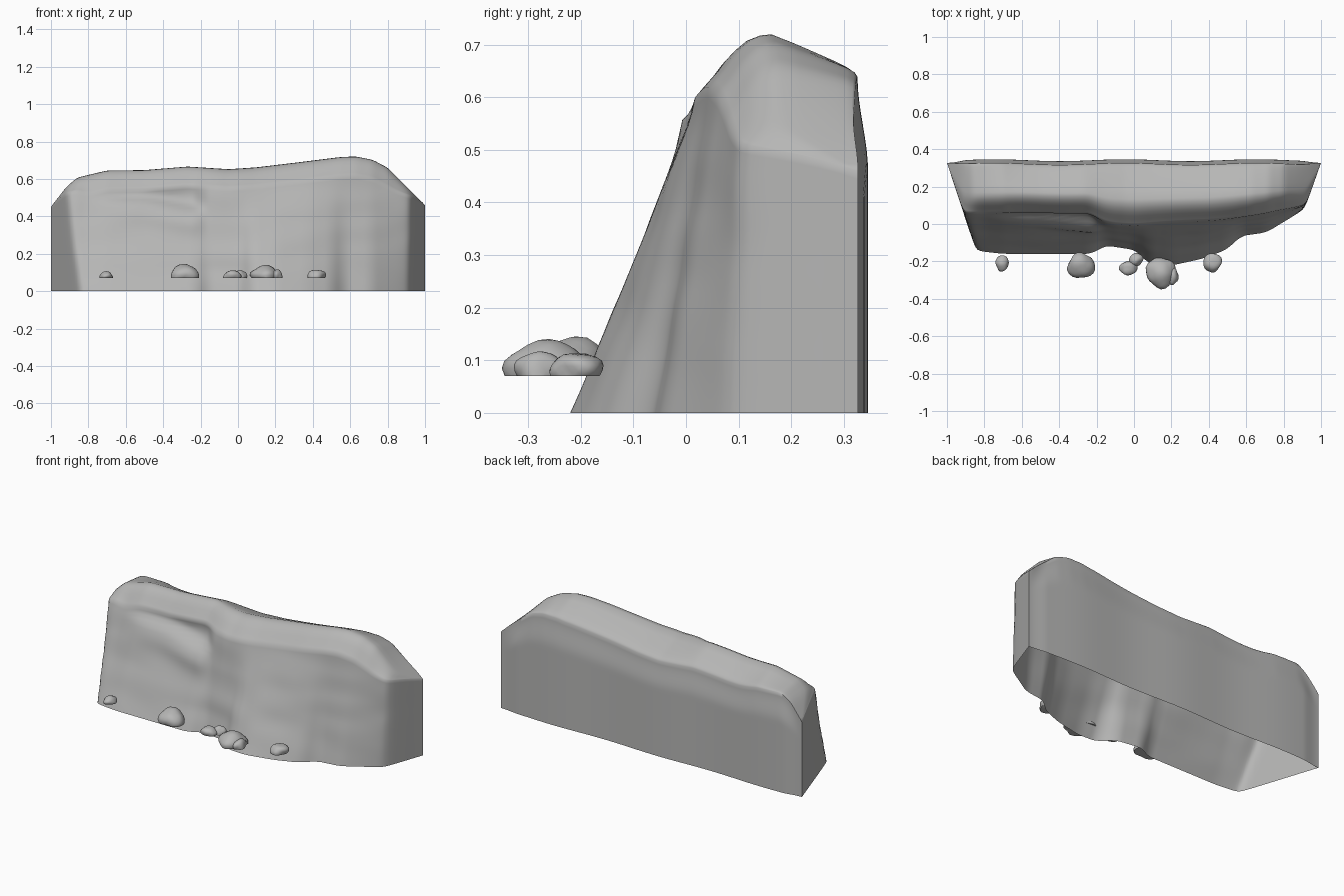
import bpy, bmesh, math, random
from mathutils import Vector, noise

cube = bpy.data.objects.get("Cube")
if cube:
    bpy.data.objects.remove(cube)

stone = bpy.data.materials.new("grey_stone")
stone.use_nodes = True
GREY = (0.47, 0.47, 0.465, 1)
stone.diffuse_color = GREY
bsdf = stone.node_tree.nodes["Principled BSDF"]
bsdf.inputs["Base Color"].default_value = GREY
bsdf.inputs["Roughness"].default_value = 0.9


def finish(name, bm, angle):
    mesh = bpy.data.meshes.new(name)
    bm.to_mesh(mesh)
    bm.free()
    mesh.materials.append(stone)
    obj = bpy.data.objects.new(name, mesh)
    bpy.context.collection.objects.link(obj)
    bpy.ops.object.select_all(action="DESELECT")
    obj.select_set(True)
    bpy.context.view_layer.objects.active = obj
    bpy.ops.object.shade_smooth_by_angle(angle=math.radians(angle))


def lerp_path(path, x):
    for (x0, v0), (x1, v1) in zip(path, path[1:]):
        if x <= x1:
            return v0 + (v1 - v0) * max(0, (x - x0) / (x1 - x0))
    return path[-1][1]


def soft(path, x, r=0.03):
    return sum(lerp_path(path, x + r * k) for k in (-1, -0.5, 0, 0.5, 1)) / 5


def step(a, b, x):
    t = min(1, max(0, (x - a) / (b - a)))
    return t * t * (3 - 2 * t)


def soft_max(a, b, k=0.035):
    return (a + b + math.hypot(a - b, k)) / 2


# Cliff outlines along its length: foot, upper rim and skyline
FOOT = [(-1, -0.13), (-0.85, -0.145), (-0.7, -0.16), (-0.23, -0.16), (-0.15, -0.115),
        (0.01, -0.14), (0.08, -0.215), (0.2, -0.222), (0.37, -0.185), (0.5, -0.135),
        (0.57, -0.065), (0.71, -0.045), (0.8, 0.01), (0.92, 0.08), (1, 0.12)]
RIM = [(-1, 0.06), (-0.85, 0.055), (-0.25, 0.045), (-0.12, 0.0), (0, -0.01), (0.15, 0.0),
       (0.4, 0.015), (0.7, 0.055), (0.92, 0.1), (1, 0.13)]
SKY = [(-1, 0.45), (-0.92, 0.555), (-0.86, 0.607), (-0.7, 0.645), (-0.5, 0.647), (-0.27, 0.666),
       (-0.05, 0.652), (0.1, 0.662), (0.35, 0.692), (0.55, 0.717), (0.63, 0.72), (0.72, 0.702),
       (0.8, 0.66), (0.88, 0.58), (1, 0.46)]
# Crest: fraction of depth, fraction of drop below the skyline
CREST_FRONT = [(0.04, 0.86), (0.1, 0.66), (0.15, 0.46), (0.21, 0.27), (0.28, 0.1), (0.35, 0.02)]
CREST_BACK = [(0.42, 0), (0.57, 0.2), (0.72, 0.42), (0.85, 0.62), (0.93, 0.76), (0.98, 0.88)]
ROWS, COLS = 28, 160


def front_y(x, z, rim_z):
    t = z / rim_z
    foot, rim = soft(FOOT, x), soft(RIM, x)
    y = foot + (rim - foot) * (0.8 * t + 0.2 * math.sin(t * math.pi / 2))
    # sloping ledge with a shallow hollow above it
    span = step(-0.85, -0.55, x) * (1 - step(-0.25, -0.15, x))
    lip = 0.5 - 0.05 * step(-0.55, -0.2, x)
    y += span * (0.035 * step(lip - 0.04, lip + 0.03, z) * (1 - step(rim_z - 0.06, rim_z + 0.04, z))
                 - 0.02 * math.exp(-((z - lip + 0.08) / 0.07) ** 2))
    # gentle weathering, calmer at the ground
    y += 0.008 * noise.noise(Vector((x * 3, 5, z * 8))) * min(1, z * 8)
    # straight end walls
    ends = max(0.327 - 3.05 * (x + 1), 0.327 - 2.9 * (1 - x))
    return min(0.327, soft_max(y, ends))


bm = bmesh.new()
columns = []
for i in range(COLS + 1):
    x = -1 + 2 * i / COLS
    inward = 1 - abs(x)
    top = lerp_path(SKY, x) if inward < 0.01 else soft(SKY, x, 0.015)
    edge = step(0, 0.12, inward)
    back = 0.327 + edge * (0.014 + 0.005 * math.sin(x * 9 + 2))
    front_drop = 0.1 * step(0, 0.22, inward)
    back_drop = 0.09 * step(0, 0.45, inward)
    rim_z, shoulder_z = top - front_drop, top - back_drop
    inset = 0.02 * edge
    crest_y = back - inset

    # front face, crest, then back face
    pts = [(front_y(x, rim_z * k / ROWS, rim_z), rim_z * k / ROWS) for k in range(ROWS + 1)]
    y0 = pts[-1][0]
    pts += [(y0 + (crest_y - y0) * s, top - front_drop * d) for s, d in CREST_FRONT]
    pts += [(y0 + (crest_y - y0) * s, top - back_drop * d) for s, d in CREST_BACK]
    pts += [(back - inset * step(0.72, 1, k / ROWS), shoulder_z * k / ROWS)
            for k in range(ROWS, -1, -1)]
    columns.append([bm.verts.new((x, y, z)) for y, z in pts])
for a, b in zip(columns, columns[1:]):
    for k in range(len(a) - 1):
        bm.faces.new((a[k], b[k], b[k + 1], a[k + 1]))
bmesh.ops.remove_doubles(bm, verts=bm.verts, dist=0.0002)
finish("cliff", bm, 62)

# Flat-bottomed boulders: x, y, half width, half depth, top height
BOULDERS = [(-0.705, -0.21, 0.036, 0.042, 0.106), (-0.28, -0.22, 0.073, 0.068, 0.143),
            (-0.03, -0.235, 0.049, 0.038, 0.112), (0.01, -0.19, 0.038, 0.035, 0.112),
            (0.143, -0.26, 0.078, 0.081, 0.136), (0.205, -0.28, 0.032, 0.045, 0.115),
            (0.418, -0.207, 0.05, 0.05, 0.115)]
GROUND = 0.07
random.seed(4)
for n, (x, y, rx, ry, top) in enumerate(BOULDERS):
    bm = bmesh.new()
    bmesh.ops.create_icosphere(bm, subdivisions=3, radius=1)
    shift = Vector((random.random() * 20, n * 3, 7))
    height = top - GROUND
    for v in bm.verts:
        p = v.co * (1 + 0.22 * noise.noise(v.co * 1.1 + shift))
        v.co = (x + p.x * rx, y + p.y * ry, GROUND + height * (0.22 + 0.78 * p.z))
    cut = bmesh.ops.bisect_plane(bm, geom=bm.verts[:] + bm.edges[:] + bm.faces[:],
                                 plane_co=(0, 0, GROUND), plane_no=(0, 0, 1), clear_inner=True)
    rim = [e for e in cut["geom_cut"] if isinstance(e, bmesh.types.BMEdge)]
    bmesh.ops.contextual_create(bm, geom=rim)
    finish(f"boulder_{n + 1}", bm, 45)
